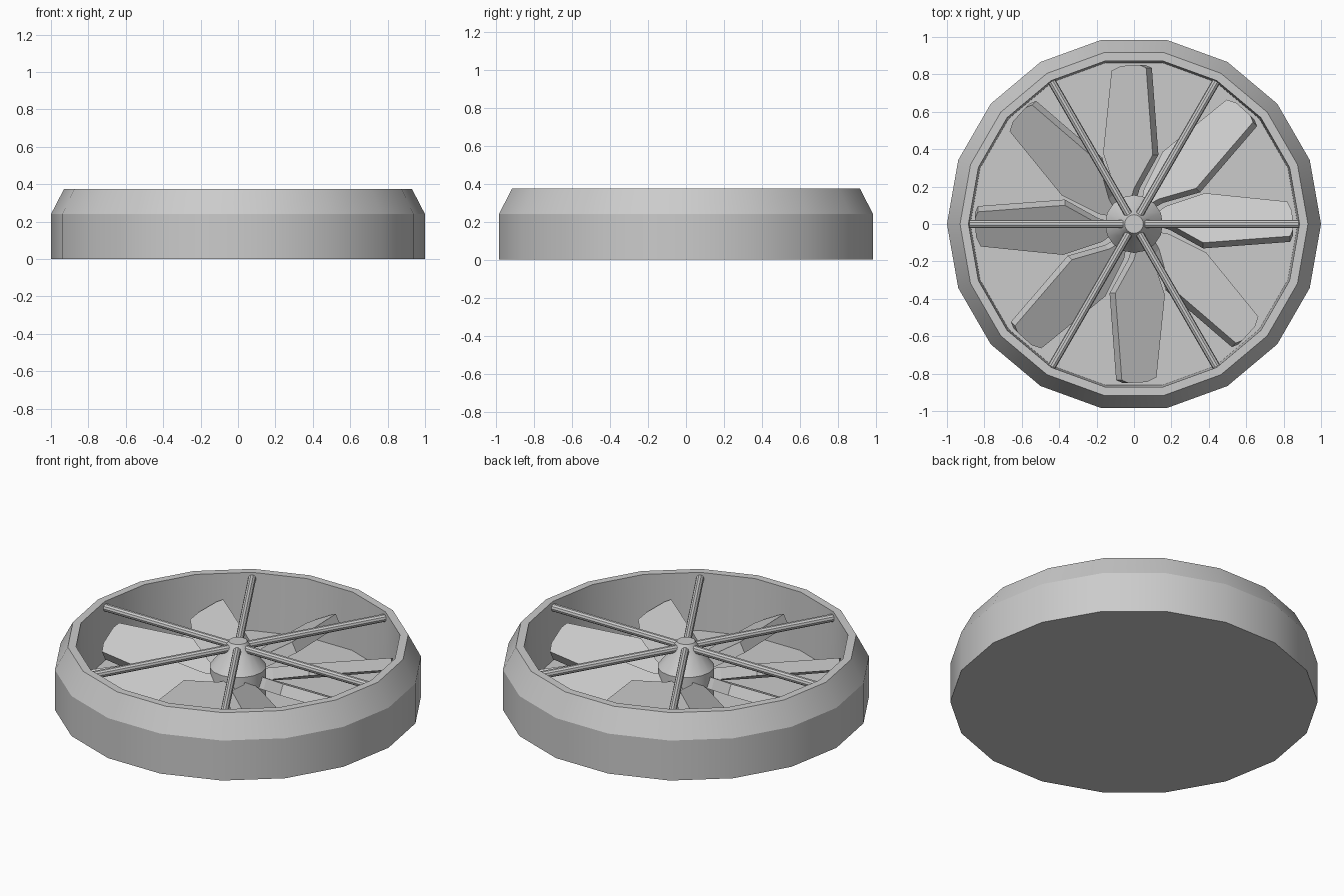
import bpy, bmesh
from math import cos, sin, tan, pi, radians
from mathutils import Matrix, Vector

if "Cube" in bpy.data.objects:
    bpy.data.objects.remove(bpy.data.objects["Cube"])


def make_object(name, bm, smooth=True):
    bmesh.ops.recalc_face_normals(bm, faces=bm.faces)
    mesh = bpy.data.meshes.new(name)
    bm.to_mesh(mesh)
    bm.free()
    obj = bpy.data.objects.new(name, mesh)
    bpy.context.collection.objects.link(obj)
    if smooth:
        bpy.ops.object.select_all(action='DESELECT')
        obj.select_set(True)
        bpy.context.view_layer.objects.active = obj
        bpy.ops.object.shade_smooth_by_angle(angle=radians(25))
    return obj


def lathe(name, profile, sides):
    """Stack rings of (radius, z) and cap both ends."""
    bm = bmesh.new()
    rings = [[bm.verts.new((r * cos(2 * pi * i / sides), r * sin(2 * pi * i / sides), z))
              for i in range(sides)] for r, z in profile]
    for a, b in zip(rings, rings[1:]):
        for i in range(sides):
            j = (i + 1) % sides
            bm.faces.new((a[i], a[j], b[j], b[i]))
    bm.faces.new(rings[0])
    bm.faces.new(rings[-1])
    return make_object(name, bm)


# Housing: closed bottom, chamfered rim, recessed floor
lathe("housing", [(1, 0), (1, 0.24), (0.93, 0.375), (0.885, 0.375), (0.875, 0.03)], 18)

# Central hub with conical cap
lathe("hub", [(0.155, 0.03), (0.155, 0.225), (0.09, 0.31), (0.05, 0.375)], 16)

# Eight pitched fan blades, outline given in plan view (x radial)
OUTLINE = [(0.12, 0.06), (0.17, 0.095), (0.38, 0.165), (0.82, 0.12), (0.845, 0.07),
           (0.85, -0.03), (0.835, -0.065), (0.37, -0.10), (0.19, 0.0), (0.12, 0.02)]
PITCH, THICK = radians(28), 0.065
down = Vector((0, -sin(PITCH), -cos(PITCH))) * THICK
for k in range(8):
    bm = bmesh.new()
    top = [Vector((x, y, 0.2 - y * tan(PITCH))) for x, y in OUTLINE]
    face = bm.faces.new([bm.verts.new(p) for p in top])
    new = bmesh.ops.extrude_face_region(bm, geom=[face], use_keep_orig=True)
    bmesh.ops.translate(bm, vec=down,
                        verts=[g for g in new["geom"] if isinstance(g, bmesh.types.BMVert)])
    bm.transform(Matrix.Rotation(k * pi / 4, 4, 'Z'))
    make_object(f"blade_{k + 1}", bm, smooth=False)

# Six round guard bars
for k in range(6):
    bm = bmesh.new()
    bmesh.ops.create_cone(bm, cap_ends=True, segments=10, radius1=0.022, radius2=0.022, depth=0.83)
    bm.transform(Matrix.Rotation(k * pi / 3, 4, 'Z') @ Matrix.Translation((0.465, 0, 0.34))
                 @ Matrix.Rotation(pi / 2, 4, 'Y'))
    make_object(f"guard_bar_{k + 1}", bm)
